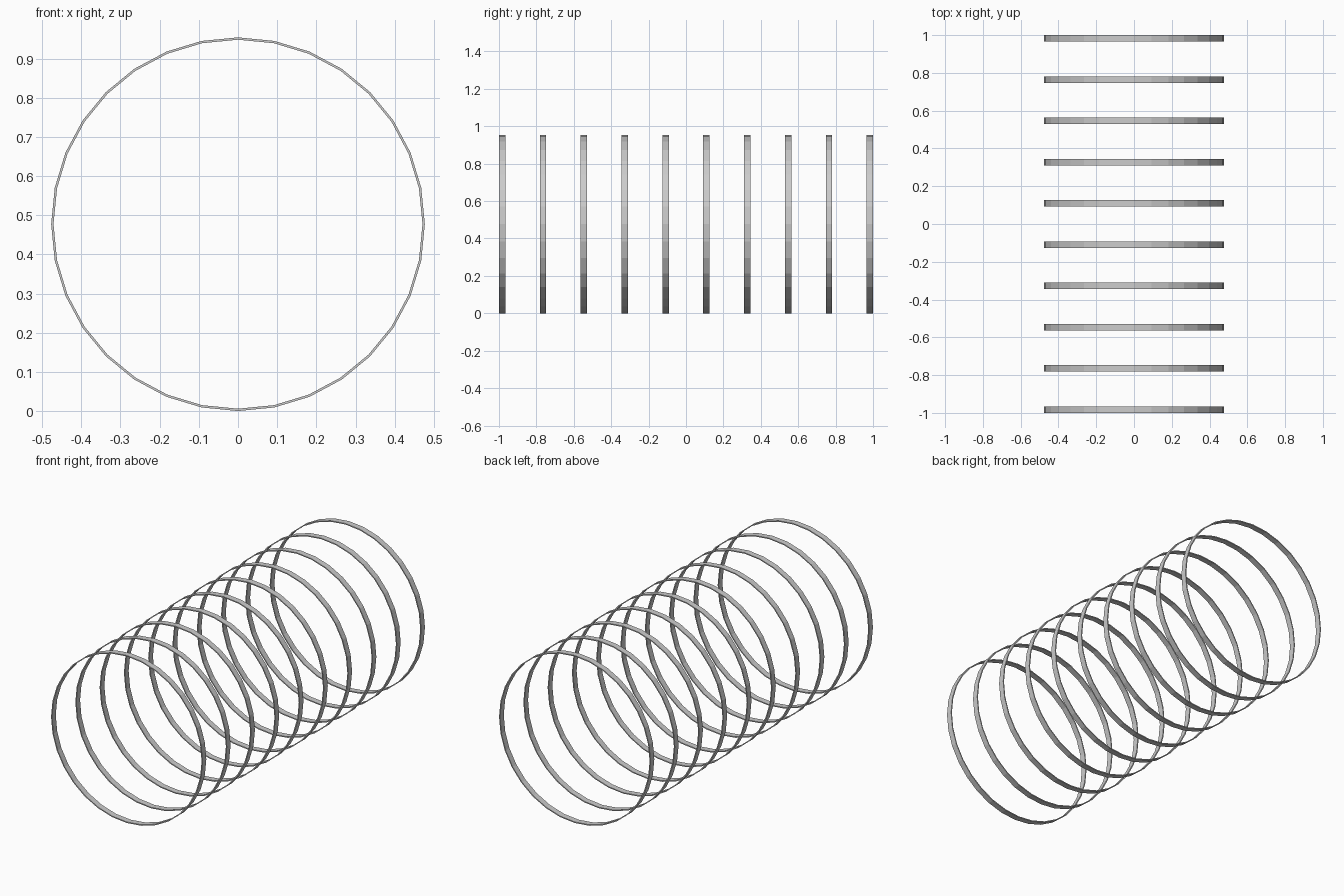
import bpy, bmesh
from math import pi, sin, cos

cube = bpy.data.objects.get("Cube")
if cube:
    bpy.data.objects.remove(cube, do_unlink=True)

RINGS, SIDES = 10, 32
OUTER, INNER, DEPTH = 0.477, 0.471, 0.034

grey = bpy.data.materials.new("plain_grey")
grey.use_nodes = True
colour = (0.6, 0.6, 0.6, 1)
grey.diffuse_color = colour
grey.node_tree.nodes["Principled BSDF"].inputs["Base Color"].default_value = colour


def hoop_mesh():
    """Thin flat band: a rectangular section swept round the y axis."""
    bm = bmesh.new()
    h = DEPTH / 2
    section = [(OUTER, -h), (OUTER, h), (INNER, h), (INNER, -h)]
    loops = []
    for i in range(SIDES):
        a = 2 * pi * i / SIDES
        loops.append([bm.verts.new((r * sin(a), y, r * cos(a))) for r, y in section])
    for i, here in enumerate(loops):
        ahead = loops[(i + 1) % SIDES]
        for j in range(4):
            k = (j + 1) % 4
            bm.faces.new((here[j], here[k], ahead[k], ahead[j]))
    bmesh.ops.recalc_face_normals(bm, faces=bm.faces)
    mesh = bpy.data.meshes.new("hoop")
    bm.to_mesh(mesh)
    bm.free()
    mesh.materials.append(grey)
    return mesh


# Row of evenly spaced hoops from front to back
hoop = hoop_mesh()
first = -1 + DEPTH / 2
for n in range(RINGS):
    ob = bpy.data.objects.new(f"hoop_{n + 1}", hoop)
    ob.location = (0, first - 2 * first * n / (RINGS - 1), OUTER)
    bpy.context.collection.objects.link(ob)
